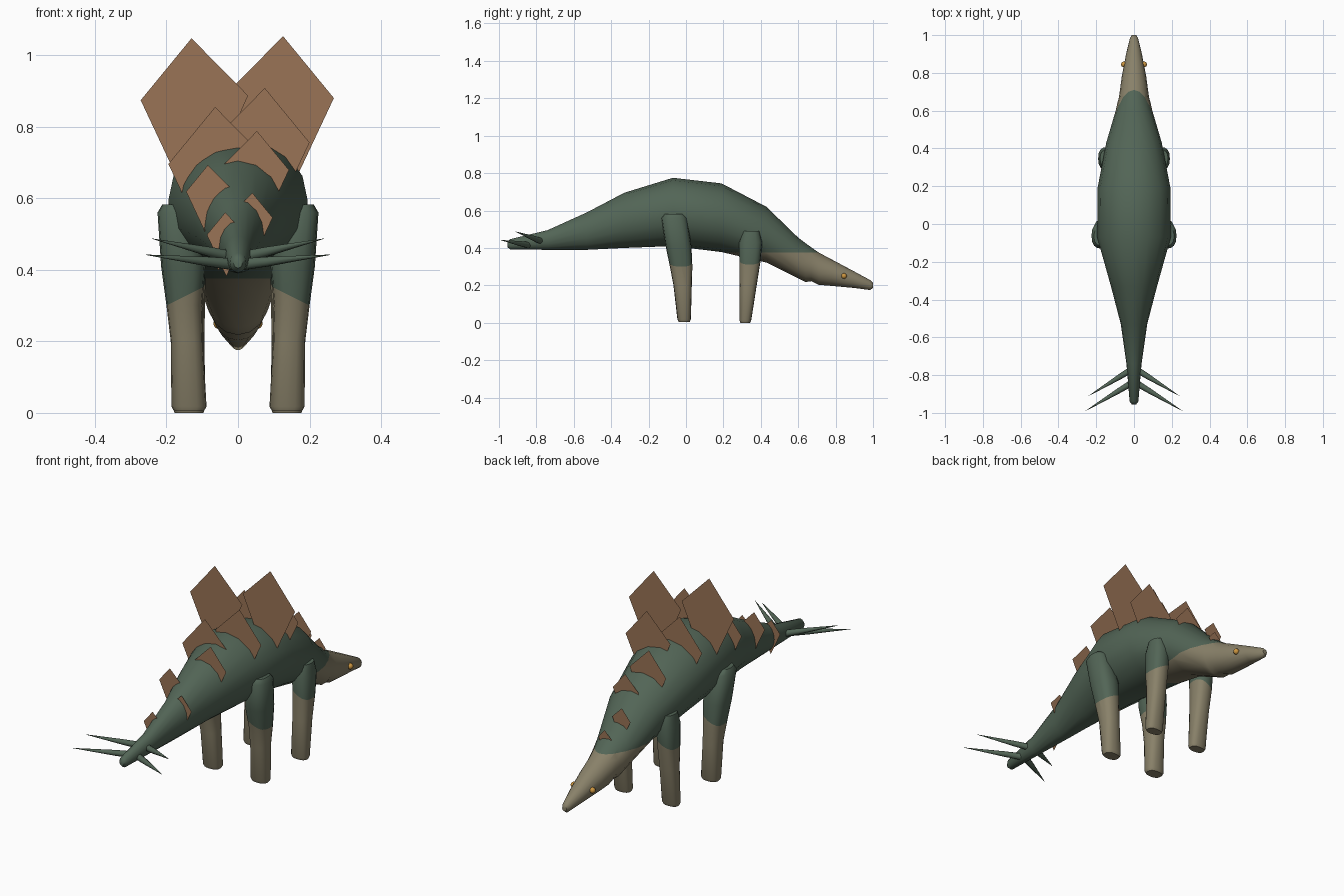
import bpy, bmesh
from math import sin, cos, pi, radians
from mathutils import Vector

cube = bpy.data.objects.get("Cube")
if cube:
    bpy.data.objects.remove(cube, do_unlink=True)


def material(name, rgb):
    m = bpy.data.materials.new(name)
    m.use_nodes = True
    m.diffuse_color = (*rgb, 1)
    m.node_tree.nodes["Principled BSDF"].inputs["Base Color"].default_value = (*rgb, 1)
    return m


GREEN = material("moss green skin", (0.085, 0.13, 0.093))
TAN = material("tan underside", (0.25, 0.22, 0.142))
BROWN = material("brown plates", (0.32, 0.172, 0.092))
AMBER = material("amber eyes", (0.6, 0.3, 0.05))


def finish(name, bm, mats, smooth=True):
    mesh = bpy.data.meshes.new(name)
    bm.to_mesh(mesh)
    bm.free()
    for m in mats:
        mesh.materials.append(m)
    ob = bpy.data.objects.new(name, mesh)
    bpy.context.collection.objects.link(ob)
    if smooth:
        bpy.ops.object.select_all(action="DESELECT")
        ob.select_set(True)
        bpy.context.view_layer.objects.active = ob
        bpy.ops.object.shade_smooth_by_angle(angle=radians(50))
    return ob


def loft(rings, sides=16, power=1.0):
    """Skin a row of rings, each given as centre and two half-axes."""
    bm = bmesh.new()

    def soft(t):
        return abs(t) ** power * (1 if t > 0 else -1)

    loops = []
    for centre, u, v in rings:
        turns = [2 * pi * i / sides for i in range(sides)]
        loops.append([bm.verts.new(Vector(centre) + Vector(u) * soft(cos(a)) + Vector(v) * soft(sin(a)))
                      for a in turns])
    for a, b in zip(loops, loops[1:]):
        for i in range(sides):
            j = (i + 1) % sides
            bm.faces.new((a[i], a[j], b[j], b[i]))
    bm.faces.new(loops[0])
    bm.faces.new(loops[-1])
    bmesh.ops.recalc_face_normals(bm, faces=bm.faces)
    return bm


def two_tone(bm, point, normal):
    """Cut along a plane; faces below it take the second material."""
    point, normal = Vector(point), Vector(normal)
    bmesh.ops.bisect_plane(bm, geom=bm.verts[:] + bm.edges[:] + bm.faces[:],
                           plane_co=point, plane_no=normal)
    for f in bm.faces:
        f.material_index = int((f.calc_center_median() - point).dot(normal) < 0)


# Body from tail tip to snout: y, bottom z, top z, half width
body_stations = [
    (-0.955, 0.405, 0.43, 0.012), (-0.94, 0.392, 0.447, 0.023),
    (-0.74, 0.39, 0.495, 0.04), (-0.53, 0.39, 0.59, 0.07),
    (-0.33, 0.4, 0.695, 0.122), (-0.07, 0.41, 0.775, 0.195),
    (0.19, 0.378, 0.745, 0.193), (0.43, 0.322, 0.62, 0.147),
    (0.6, 0.238, 0.455, 0.097), (0.64, 0.218, 0.425, 0.088),
    (0.67, 0.222, 0.403, 0.08), (0.71, 0.203, 0.375, 0.074),
    (0.78, 0.197, 0.338, 0.065), (0.9, 0.186, 0.274, 0.042),
    (0.985, 0.175, 0.228, 0.021), (1.0, 0.187, 0.213, 0.012),
]
body = loft([((0, y, (lo + hi) / 2), (w, 0, 0), (0, 0, (hi - lo) / 2))
             for y, lo, hi, w in body_stations])
two_tone(body, (0, 0, 0.375), (0, 0, 1))
finish("body", body, [GREEN, TAN])

# Legs: z, centre x, half width x, centre y, half depth y
hind_leg = [
    (0.005, 0.137, 0.042, -0.01, 0.03), (0.018, 0.137, 0.049, -0.01, 0.036),
    (0.2, 0.143, 0.045, -0.018, 0.049), (0.3, 0.15, 0.05, -0.026, 0.06),
    (0.41, 0.153, 0.062, -0.04, 0.069), (0.56, 0.17, 0.055, -0.063, 0.068),
    (0.582, 0.17, 0.042, -0.065, 0.05),
]
fore_leg = [
    (0, 0.137, 0.04, 0.317, 0.026), (0.014, 0.137, 0.046, 0.317, 0.032),
    (0.2, 0.138, 0.044, 0.332, 0.046), (0.32, 0.14, 0.048, 0.341, 0.056),
    (0.43, 0.14, 0.05, 0.346, 0.062), (0.49, 0.14, 0.04, 0.348, 0.045),
]
for side, word in ((1, "left"), (-1, "right")):
    for kind, stations, line in (("hind", hind_leg, 0.325), ("fore", fore_leg, 0.33)):
        leg = loft([((side * x, y, z), (rx, 0, 0), (0, ry, 0)) for z, x, rx, y, ry in stations],
                   power=0.8)
        two_tone(leg, (side * 0.15, 0, line), (side * 0.5, 0, 1))
        finish(f"{word}_{kind}_leg", leg, [GREEN, TAN])

    # Tail spikes
    for n, (root, tip) in enumerate((((0.012, -0.77, 0.435), (0.24, -0.91, 0.487)),
                                     ((0.01, -0.84, 0.415), (0.257, -0.99, 0.442)))):
        a, b = Vector(root), Vector(tip)
        a.x *= side
        b.x *= side
        u = (b - a).cross(Vector((0, 0, 1))).normalized()
        v = (b - a).cross(u).normalized()
        spike = loft([(a.lerp(b, t), u * r, v * r) for t, r in ((0, 0.017), (0.3, 0.014), (1, 0.0006))], 10)
        finish(f"{word}_tail_spike_{n + 1}", spike, [GREEN])

    # Eye
    eye = bmesh.new()
    bmesh.ops.create_uvsphere(eye, u_segments=14, v_segments=8, radius=0.015)
    bmesh.ops.translate(eye, verts=eye.verts, vec=(side * 0.054, 0.845, 0.25))
    finish(f"{word}_eye", eye, [AMBER])

# Back plates: thin upright kites in two staggered rows (y, tip x, tip z, scale)
kite = ((0, 0), (0.142, -0.173), (-0.01, -0.497), (-0.158, -0.16))
left_row = [(-0.52, 0.04, 0.615, 0.4), (-0.3, 0.053, 0.788, 0.63), (-0.094, 0.075, 0.908, 0.88),
            (0.086, 0.126, 1.053, 1), (0.21, 0.078, 0.905, 0.86), (0.45, 0.035, 0.68, 0.5),
            (0.64, 0.02, 0.465, 0.25)]
right_row = [(-0.65, 0.036, 0.56, 0.36), (-0.44, 0.084, 0.693, 0.43), (-0.18, 0.064, 0.855, 0.92),
             (-0.005, 0.13, 1.047, 1), (0.14, 0.062, 0.885, 0.9), (0.355, 0.035, 0.785, 0.7),
             (0.57, 0.03, 0.565, 0.35)]
for side, word, row in ((1, "left", left_row), (-1, "right", right_row)):
    for n, (y, x, z, s) in enumerate(row):
        plate = bmesh.new()
        plate.faces.new([plate.verts.new((side * (x + s * dx), y, z + s * dz)) for dx, dz in kite])
        finish(f"{word}_back_plate_{n + 1}", plate, [BROWN], smooth=False)
